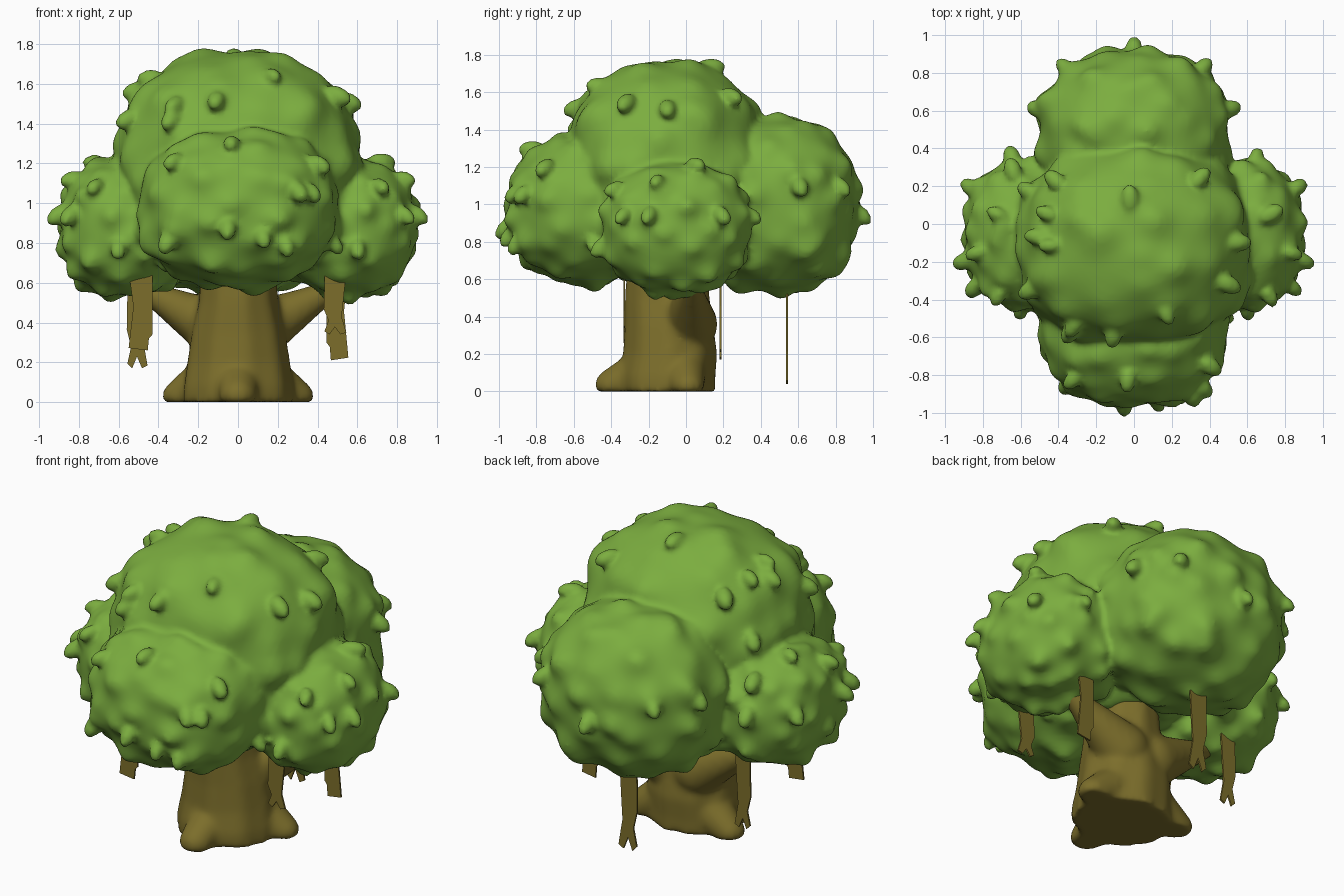
import bpy, bmesh, math, random
from mathutils import Vector, Matrix

random.seed(4)
cube = bpy.data.objects.get("Cube")
if cube:
    bpy.data.objects.remove(cube, do_unlink=True)


def material(name, color):
    m = bpy.data.materials.new(name)
    m.use_nodes = True
    m.diffuse_color = (*color, 1)
    m.node_tree.nodes["Principled BSDF"].inputs["Base Color"].default_value = (*color, 1)
    return m


LEAF = material("leaf green", (0.2, 0.42, 0.05))
BARK = material("bark brown", (0.2, 0.155, 0.024))


def finish(name, bm, mat, voxel=None, smooth=0):
    bmesh.ops.recalc_face_normals(bm, faces=bm.faces)
    mesh = bpy.data.meshes.new(name)
    bm.to_mesh(mesh)
    bm.free()
    mesh.materials.append(mat)
    ob = bpy.data.objects.new(name, mesh)
    bpy.context.collection.objects.link(ob)
    if voxel:
        # Fuse the overlapping pieces into one organic skin
        r = ob.modifiers.new("fuse", 'REMESH')
        r.mode = 'VOXEL'
        r.voxel_size = voxel
        r.use_smooth_shade = True
        s = ob.modifiers.new("soften", 'SMOOTH')
        s.factor = 0.5
        s.iterations = smooth
    return ob


def ball(bm, center, radius):
    return bmesh.ops.create_icosphere(
        bm, subdivisions=3, radius=radius, matrix=Matrix.Translation(center))["verts"]


# Foliage clumps: rounded-box blobs with soft bumps and drooping leaf nubs
def clump(bm, center, radii, nubs, flat=1.0, bumps=80, extra=6):
    c, r = Vector(center), Vector(radii)

    def surface(d):
        d = d.normalized()
        s = sum(abs(k) ** 2.35 for k in d) ** (-1 / 2.35)
        p = Vector(a * b * s for a, b in zip(d, r))
        if p.z < 0:
            p.z *= flat
        return c + p

    spots = []
    for i in range(bumps):
        z = 1 - 2 * (i + 0.5) / bumps
        a = i * 2.39996
        w = math.sqrt(1 - z * z)
        jitter = Vector(random.uniform(-0.13, 0.13) for _ in range(3))
        d = (Vector((w * math.cos(a), w * math.sin(a), z)) + jitter).normalized()
        spots.append((d, random.uniform(0.015, 0.055)))

    for v in bmesh.ops.create_icosphere(bm, subdivisions=5, radius=1)["verts"]:
        d = v.co.normalized()
        h = sum(amp * math.exp(-(d - s).length_squared / 0.02) for s, amp in spots)
        v.co = surface(d) + (d + Vector((0, 0, -0.2))) * h

    dirs = [Vector((a - b) / k for a, b, k in zip(p, c, r)) for p in nubs]
    while len(dirs) < len(nubs) + extra:
        d = Vector(random.gauss(0, 1) for _ in range(3)).normalized()
        if -0.6 < d.z < 0.8:
            dirs.append(d)
    for d in dirs:
        d = d.normalized()
        out = (d + Vector((0, 0, -0.9))).normalized()
        size = random.uniform(0.9, 1.2)
        m = (Matrix.Translation(surface(d) + d * 0.018 + out * 0.012)
             @ out.to_track_quat('Z', 'Y').to_matrix().to_4x4()
             @ Matrix.Diagonal((0.042 * size, 0.042 * size, 0.07 * size, 1)))
        bmesh.ops.create_icosphere(bm, subdivisions=2, radius=1, matrix=m)


bm = bmesh.new()
# Crown
clump(bm, (0, -0.11, 1.165), (0.605, 0.53, 0.585), [
    (-0.29, -0.5, 1.47), (-0.1, -0.55, 1.5), (0.16, -0.45, 1.62), (0.52, -0.1, 1.5),
    (0.43, -0.29, 1.5), (0.36, 0.25, 1.6), (-0.42, 0.23, 1.55), (-0.02, 0.13, 1.76),
    (-0.45, 0.05, 1.6), (-0.48, -0.32, 1.4), (-0.3, -0.52, 1.4)], flat=0.89, bumps=90)
# Front clump
clump(bm, (0, -0.51, 0.98), (0.495, 0.44, 0.385), [
    (-0.03, -0.8, 1.28), (0.28, -0.88, 1.06), (0.36, -0.86, 1.06), (0.24, -0.9, 0.8),
    (-0.35, -0.85, 0.82), (-0.05, -0.96, 0.88), (0.4, -0.75, 1.2), (-0.3, -0.8, 1.2)])
# Back clump
clump(bm, (0, 0.465, 1.0), (0.495, 0.445, 0.46), [
    (0, 0.95, 0.95), (0.36, 0.82, 1.1), (-0.36, 0.82, 1.1), (0.48, 0.6, 1.1),
    (-0.48, 0.6, 1.1)], extra=5)
# Side clumps
SIDE_NUBS = [(0.85, -0.35, 0.95), (0.9, -0.2, 0.95), (0.87, 0.2, 0.95), (0.65, 0.37, 0.95),
             (0.7, -0.35, 1.07), (0.82, -0.15, 1.12), (0.6, -0.45, 0.78), (0.72, 0.05, 1.22)]
for sx in (1, -1):
    clump(bm, (sx * 0.555, -0.055, 0.88), (0.335, 0.39, 0.34),
          [(sx * x, y, z) for x, y, z in SIDE_NUBS], bumps=60, extra=3)
finish("foliage", bm, LEAF, 0.017, 3)

# Trunk: stacked oval rings (height, half width, front, back), roots and limbs
bm = bmesh.new()
RINGS = [(0, 0.28, -0.36, 0.155), (0.08, 0.275, -0.36, 0.155), (0.2, 0.258, -0.335, 0.165),
         (0.35, 0.235, -0.325, 0.145), (0.5, 0.2, -0.325, 0.125), (0.9, 0.17, -0.3, 0.1)]
SEG = 48
loops = []
for z, w, front, back in RINGS:
    loop = []
    for i in range(SEG):
        a = math.tau * i / SEG
        k = 1 + 0.02 * math.cos(9 * a)
        y = (front + back) / 2 + (back - front) / 2 * math.sin(a) * k
        loop.append(bm.verts.new((w * math.cos(a) * k, y, z)))
    loops.append(loop)
for lo, hi in zip(loops, loops[1:]):
    for i in range(SEG):
        j = (i + 1) % SEG
        bm.faces.new((lo[i], lo[j], hi[j], hi[i]))
bm.faces.new(loops[0][::-1])
bm.faces.new(loops[-1])


def limb(start, end, r0, r1, steps=14):
    for i in range(steps + 1):
        t = i / steps
        for v in ball(bm, Vector(start).lerp(Vector(end), t), r0 + (r1 - r0) * t):
            v.co.z = max(v.co.z, 0)


for sx in (1, -1):
    limb((sx * 0.1, 0.02, 0.36), (sx * 0.5, 0.03, 0.58), 0.15, 0.04)
    limb((sx * 0.13, -0.02, 0.12), (sx * 0.295, 0.01, 0.025), 0.13, 0.087)
limb((0, -0.2, 0.12), (0, -0.395, 0.03), 0.13, 0.093)
finish("trunk", bm, BARK, 0.017, 9)

# Hanging bark strips: thin ragged plates, forked or blunt at the bottom
FORKED = [(-0.4, 0), (0.5, 0), (0.35, 0.55), (0.3, 0.72), (0.5, 0.97), (0.25, 1),
          (0.02, 0.88), (-0.2, 1), (-0.42, 0.95), (-0.25, 0.78), (-0.45, 0.6)]
BLUNT = [(-0.5, 0), (0.5, 0), (0.3, 0.45), (0.5, 0.97), (-0.3, 1), (-0.35, 0.85), (-0.5, 0.8)]


def strip(name, x, y, bottom, outline, width, flip=1):
    b = bmesh.new()
    top = 0.66
    b.faces.new([b.verts.new((x + flip * u * width, y, top - v * (top - bottom)))
                 for u, v in outline])
    ob = finish(name, b, BARK)
    s = ob.modifiers.new("thickness", 'SOLIDIFY')
    s.thickness = 0.01
    s.offset = 0


strip("front_left_strip", 0.485, -0.33, 0.34, FORKED, 0.12)
strip("front_right_strip", -0.49, -0.33, 0.26, BLUNT, 0.12, -1)
strip("rear_left_strip", 0.5, 0.185, 0.21, BLUNT, 0.11)
strip("rear_right_strip", -0.51, 0.185, 0.17, FORKED, 0.11)
strip("back_strip", 0, 0.54, 0.04, FORKED, 0.13)
